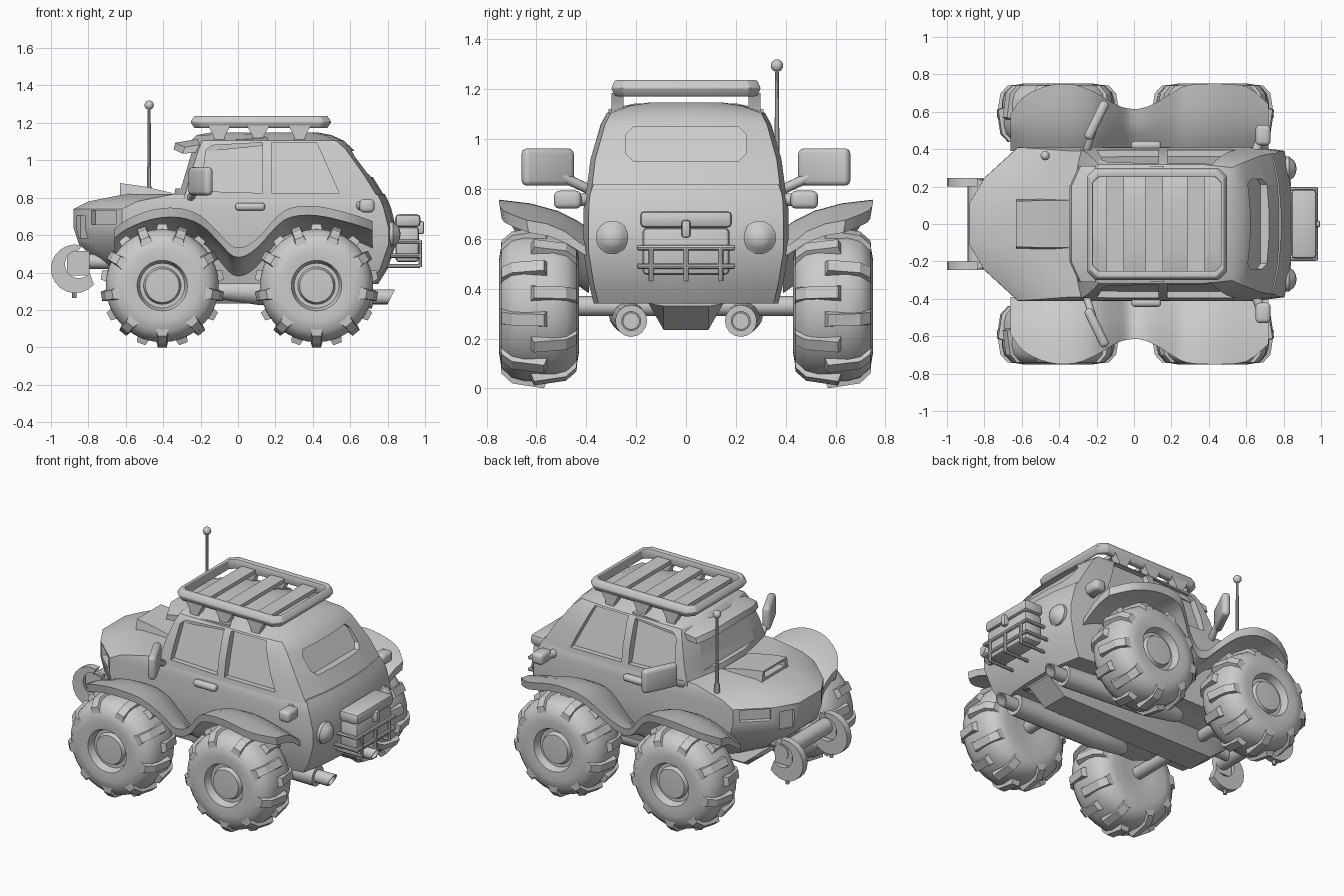
import bpy, bmesh
from math import sin, cos, pi, radians
from mathutils import Vector, Matrix

if "Cube" in bpy.data.objects:
    bpy.data.objects.remove(bpy.data.objects["Cube"])


def make(name, verts, faces, bevel=0, mirror=False, cuts=(), angle=32, seg=2):
    me = bpy.data.meshes.new(name)
    me.from_pydata([tuple(v) for v in verts], [], faces)
    bm = bmesh.new()
    bm.from_mesh(me)
    bmesh.ops.remove_doubles(bm, verts=bm.verts, dist=1e-5)
    bmesh.ops.recalc_face_normals(bm, faces=bm.faces)
    bm.to_mesh(me)
    bm.free()
    ob = bpy.data.objects.new(name, me)
    bpy.context.collection.objects.link(ob)
    for o in bpy.context.selected_objects:
        o.select_set(False)
    ob.select_set(True)
    bpy.context.view_layer.objects.active = ob
    if mirror:
        ob.modifiers.new("mirror", 'MIRROR').use_axis = (False, True, False)
    if bevel:
        b = ob.modifiers.new("bevel", 'BEVEL')
        b.width, b.segments = bevel, seg
    for c in cuts:
        m = ob.modifiers.new("cut", 'BOOLEAN')
        m.operation, m.object, m.solver = 'DIFFERENCE', c, 'EXACT'
        c.hide_render = True
    for m in list(ob.modifiers):
        bpy.ops.object.modifier_apply(modifier=m.name)
    for c in cuts:
        bpy.data.objects.remove(c)
    bpy.ops.object.shade_smooth_by_angle(angle=radians(angle))
    return ob


def loft(name, rings, loop=False, **kw):
    n, m = len(rings[0]), len(rings)
    verts = [v for r in rings for v in r]
    faces = [(i * n + j, i * n + (j + 1) % n, (i + 1) % m * n + (j + 1) % n, (i + 1) % m * n + j)
             for i in range(m if loop else m - 1) for j in range(n)]
    if not loop:
        faces += [tuple(range(n)), tuple(range((m - 1) * n, m * n))]
    return make(name, verts, faces, **kw)


def box(name, c, s, rot=0, **kw):
    R = Matrix.Rotation(radians(rot), 3, 'Z')
    q = [(-.5, -.5), (.5, -.5), (.5, .5), (-.5, .5)]
    return loft(name, [[Vector(c) + R @ Vector((a * s[0], b * s[1], h * s[2])) for a, b in q]
                       for h in (-.5, .5)], **kw)


def revolve(name, prof, origin, axis, n=24, **kw):
    # profile of (distance along axis, radius)
    R = Vector(axis).to_track_quat('Z', 'Y').to_matrix()
    return loft(name, [[Vector(origin) + R @ Vector((r * cos(2 * pi * k / n), r * sin(2 * pi * k / n), h))
                        for k in range(n)] for h, r in prof], **kw)


def rod(name, a, b, r, n=12, **kw):
    d = Vector(b) - Vector(a)
    return revolve(name, [(0, r), (d.length, r)], a, d, n, **kw)


def outline(z, xf, xr, w, d1, d2):
    h = [(xf, w * .27), (xf + d1, w * .6), (xf + d2, w), (xr - .2, w), (xr - .04, w * .95),
         (xr - .01, w * .55), (xr, w * .2)]
    return [(x, y, z) for x, y in h] + [(x, -y, z) for x, y in reversed(h)]


# lower body with recessed lamps and grille
lamp = box("lamp_cut", (-.72, .325, .695), (.18, .07, .075), 43, mirror=True)
vent = box("vent_cut", (-.845, .18, .645), (.09, .06, .12), 58, mirror=True)
loft("body", [outline(*p, .08, .26) for p in (
    (.34, -.55, .75, .37), (.42, -.70, .80, .39), (.55, -.85, .845, .412), (.64, -.88, .845, .412),
    (.74, -.88, .82, .41), (.78, -.80, .805, .405), (.82, -.60, .785, .39))], cuts=(lamp, vent))

# cabin with recessed windows
side = lambda z: .395 - (z - .83) * .26
def side_cut(pts):
    return loft("window_cut", [[(x, side(z) - .035, z) for x, z in pts],
                               [(x, side(z) + .1, z) for x, z in pts]], mirror=True)
w1 = side_cut([(-.2, .835), (-.17, 1.055), (-.14, 1.08), (.13, 1.095), (.13, .825)])
w2 = side_cut([(.18, .825), (.18, 1.095), (.42, 1.095), (.54, .825)])
yz = [(-.24, .94), (-.21, .91), (.21, .91), (.24, .94), (.24, 1.02), (.21, 1.05), (-.21, 1.05), (-.24, 1.02)]
rear = lambda z: .79 - (z - .80) * .66
w3 = loft("rear_cut", [[(rear(z) + d, y, z) for y, z in yz] for d in (-.04, .15)])
ws = [(-.3, .85), (.3, .85), (.25, 1.05), (-.25, 1.05)]
w4 = loft("shield_cut", [[(-.35 + (z - .8) * .3 + d, y, z) for y, z in ws] for d in (.03, -.15)])
loft("cabin", [outline(*p, .025, .06) for p in (
    (.79, -.35, .795, .40), (.92, -.315, .715, .383), (1.06, -.27, .615, .342),
    (1.105, -.25, .565, .318), (1.135, -.22, .5, .23), (1.148, -.15, .43, .14))],
    cuts=(w1, w2, w3, w4), angle=25)

# sun visor over the windshield
vis = [(-.355, 1.065), (-.345, 1.10), (-.12, 1.137), (.1, 1.15), (.1, 1.11), (-.26, 1.075)]
loft("visor", [[(x + a, y, z - b) for x, z in vis] for y, a, b in
               ((-.31, .06, .03), (-.2, .01, .006), (.2, .01, .006), (.31, .06, .03))])

# hood scoop with open mouth
mouth = box("mouth_cut", (-.63, 0, .847), (.12, .2, .035))
loft("hood_scoop", [[(x, -w, .78), (x, w, .78), (x, w * .9, z), (x, -w * .9, z)]
                    for x, w, z in ((-.63, .135, .878), (-.5, .14, .86), (-.35, .14, .825))], cuts=(mouth,))

# wavy fenders, smoothed along their length
fend = [(-.66, .635, .59), (-.59, .685, .68), (-.46, .735, .74), (-.32, .745, .745), (-.2, .705, .70),
        (-.1, .61, .64), (-.03, .54, .618), (.04, .54, .618), (.12, .60, .65), (.2, .69, .70),
        (.28, .745, .74), (.42, .755, .75), (.6, .715, .735), (.72, .675, .64)]
path = [Vector(fend[0])]
for i in range(len(fend) - 1):
    p = [Vector(fend[min(max(i + d, 0), len(fend) - 1)]) for d in (-1, 0, 1, 2)]
    for t in (1 / 3, 2 / 3, 1):
        path.append(.5 * (2 * p[1] + (p[2] - p[0]) * t + (2 * p[0] - 5 * p[1] + 4 * p[2] - p[3]) * t * t
                          + (3 * p[1] - p[0] - 3 * p[2] + p[3]) * t ** 3))
loft("fender", [[(x, .39, z - .115), (x, .435, z - .085), (x, .435 + (w - .435) * .25, z - .045),
                 (x, .435 + (w - .435) * .6, z - .015), (x, w, z), (x, w - .008, z - .05),
                 (x, .435 + (w - .435) * .55, z - .065), (x, .435 + (w - .435) * .2, z - .095), (x, .39, z - .15)]
                for x, z, w in path], mirror=True)

# wheels: tyre with hub, staggered lugs, axles
tyre = [(.45, 0), (.44, .1), (.43, .19), (.44, .25), (.48, .288), (.53, .302), (.65, .302), (.70, .288),
        (.74, .25), (.75, .19), (.745, .135), (.70, .12), (.70, .10), (.725, .09), (.73, 0)]
for tag, x0 in (("front", -.405), ("rear", .42)):
    revolve(tag + "_wheel", tyre, (x0, 0, .33), (0, 1, 0), 36, mirror=True, angle=40)
    rod(tag + "_axle", (x0, 0, .33), (x0, .5, .33), .04, mirror=True)
    verts, faces = [], []
    for k in range(18):
        a = -pi / 2 + k * pi / 9
        y0, s0 = (.55, 1) if k % 2 == 0 else (.63, -1)
        yc = .59 + s0 * .153
        b = len(verts)
        for y, r, t in ((y0, .28, .036), (yc, .225, .036), (yc - s0 * .002, .27, .024),
                        (yc - s0 * .045, .31, .024), (y0 + s0 * .02, .33, .024)):
            for s in (-1, 1):
                verts.append((x0 + r * cos(a) - s * t * sin(a), y, .33 + r * sin(a) + s * t * cos(a)))
        faces += [tuple(b + i for i in f) for f in (
            (0, 2, 4, 6, 8), (1, 9, 7, 5, 3), (0, 1, 3, 2), (2, 3, 5, 4), (4, 5, 7, 6), (6, 7, 9, 8), (8, 9, 1, 0))]
    make(tag + "_tread_lugs", verts, faces, mirror=True)

# chassis keel and exhausts
loft("chassis", [[(x, -.3, .36), (x, -.15, .34), (x, -.09, z), (x, .09, z), (x, .15, .34), (x, .3, .36)]
                 for x, z in ((-.62, .33), (-.5, .235), (.6, .235), (.72, .33))])
revolve("muffler", [(0, .03), (.03, .045), (.25, .068), (.6, .066), (.86, .064), (.86, .035)],
        (-.14, .25, .305), (1, -.035, -.04), 16, mirror=True)
n = 16
loft("tail_pipe", [[(x + s * sin(2 * pi * k / n), .22 + r * cos(2 * pi * k / n), .27 + r * sin(2 * pi * k / n))
                    for k in range(n)] for x, r, s in
                   ((.6, .04, 0), (.82, .04, .02), (.82, .032, .016), (.72, .032, 0))], mirror=True)

# roof rack: rail, slats, feet
def rail_ring(a, b, c):
    return [(.1225 + sx * px, sy * py) for sx, sy, f in ((1, 1, 0), (-1, 1, 1), (-1, -1, 0), (1, -1, 1))
            for px, py in ([(a, b - c), (a - c, b)] if not f else [(a - c, b), (a, b - c)])]
out, inn, mid = rail_ring(.377, .3, .045), rail_ring(.343, .25, .03), rail_ring(.355, .285, .04)
loft("rack_rail", [[(*m, 1.172), (*o, 1.205), (*m, 1.237), (*i, 1.235), (*i, 1.172)]
                   for o, i, m in zip(out, inn, mid)], loop=True, bevel=.008)
for x in (-.1, .108, .33):
    box("rack_slat", (x, 0, 1.19), (.095, .53, .025))
    loft("rack_foot", [[(x - w, .25, z), (x + w, .25, z), (x + w, .298, z), (x - w, .298, z)]
                       for w, z in ((.028, 1.1), (.03, 1.13), (.06, 1.185))], mirror=True)

# mirrors, handles, side lamps, tail lamps
box("side_mirror", (-.2, .555, .888), (.225, .05, .15), 64, mirror=True, bevel=.022, seg=3)
rod("mirror_arm", (-.26, .37, .79), (-.22, .5, .85), .02, mirror=True)
box("door_handle", (.065, .42, .752), (.16, .045, .042), mirror=True, bevel=.018, seg=3)
box("side_lamp", (.69, .475, .757), (.08, .11, .072), mirror=True, bevel=.022, seg=3)
rod("side_lamp_stem", (.64, .36, .757), (.68, .46, .757), .025, mirror=True)
revolve("tail_lamp", [(0, .067), (.065, .067), (.07, .06), (.09, .045), (.1, .025), (.105, 0)],
        (.765, .295, .605), (1, 0, 0), mirror=True)

# rear cargo box with lid, latch and carrier bars
box("cargo_box", (.905, 0, .55), (.125, .35, .19), bevel=.02)
box("cargo_lid", (.908, 0, .678), (.135, .37, .068), bevel=.02)
box("cargo_latch", (.975, 0, .64), (.04, .035, .07), bevel=.01)
for z in (.565, .49):
    rod("carrier_bar", (.972, -.195, z), (.972, .195, z), .011, 8)
    rod("carrier_arm", (.8, .187, z), (.972, .187, z), .011, 8, mirror=True)
for y in (-.14, 0, .14):
    rod("carrier_upright", (.974, y, .57), (.974, y, .43), .01, 8)
    rod("carrier_floor", (.78, y, .435), (.974, y, .435), .01, 8)

# front bumper bar with curled tow brackets
rod("bumper_bar", (-.84, -.24, .46), (-.84, .24, .46), .05, 16)
rod("bumper_mount", (-.84, .12, .46), (-.6, .12, .46), .04, mirror=True)
arc = lambda c, r, a0, a1: [(c[0] + r * cos(radians(a0 + (a1 - a0) * k / 14)),
                             c[1] + r * sin(radians(a0 + (a1 - a0) * k / 14))) for k in range(15)]
curl = arc((-.87, .42), .13, 75, 320) + arc((-.85, .445), .075, 320, 90)
loft("tow_bracket", [[(x, y, z) for x, z in curl] for y in (.2, .245)], mirror=True)
box("bracket_web", (-.855, .222, .45), (.12, .025, .13), mirror=True)
rod("tow_hook", (-.875, .222, .32), (-.875, .222, .265), .012, 8, mirror=True)

# antenna
revolve("antenna", [(0, .018), (.08, .016), (.09, .011), (.5, .008)], (-.475, .365, .77), (0, 0, 1), 10)
revolve("antenna_tip", [(.025 * -cos(pi * k / 8), .025 * sin(pi * k / 8)) for k in range(9)],
        (-.475, .365, 1.295), (0, 0, 1), 12)
